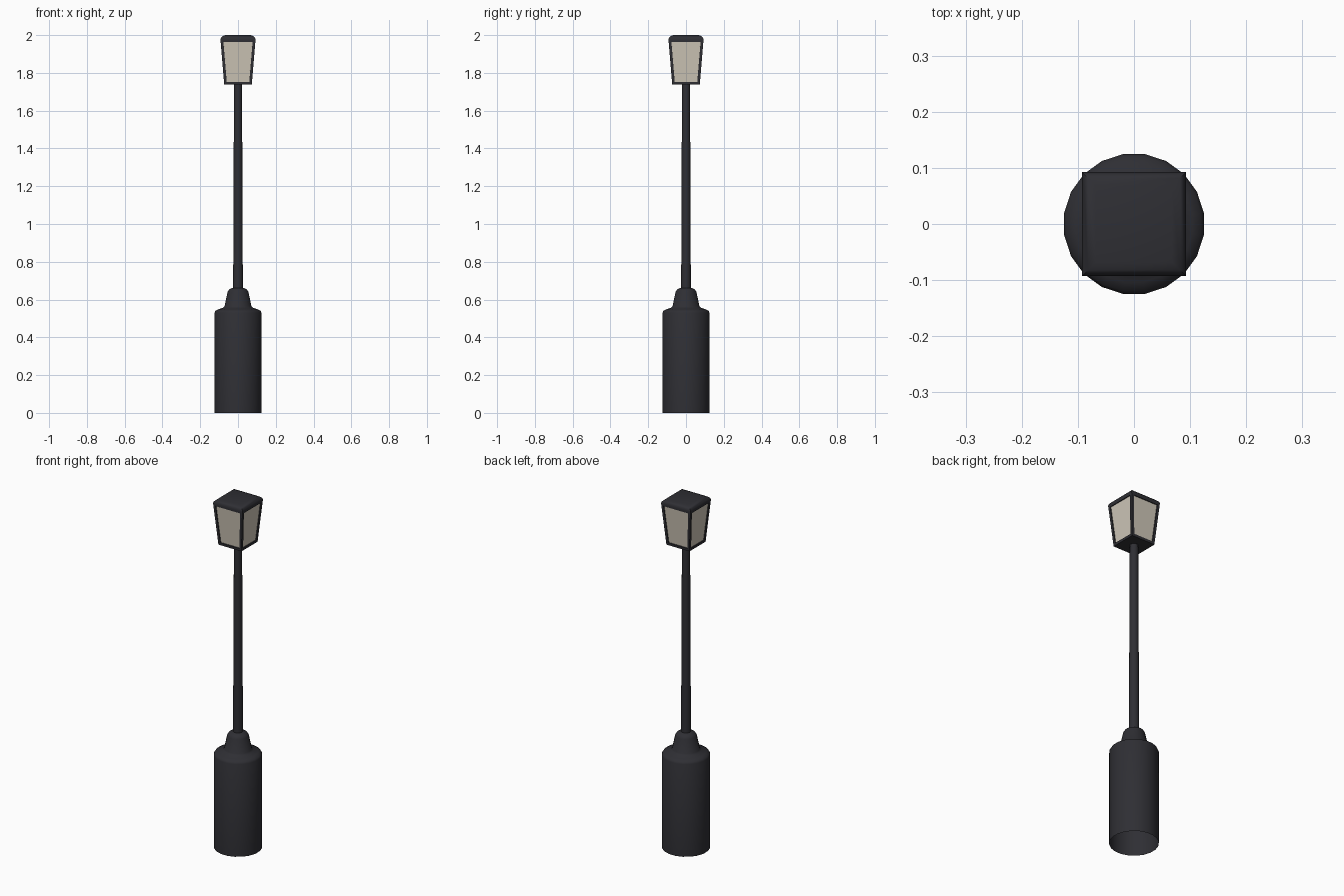
import bpy, bmesh, math

if "Cube" in bpy.data.objects:
    bpy.data.objects.remove(bpy.data.objects["Cube"])


def material(name, rgb):
    m = bpy.data.materials.new(name)
    m.diffuse_color = (*rgb, 1)
    m.use_nodes = True
    m.node_tree.nodes["Principled BSDF"].inputs["Base Color"].default_value = m.diffuse_color
    return m


metal = material("dark_metal", (0.028, 0.028, 0.034))
glass = material("pale_glass", (0.62, 0.57, 0.48))


def loft(name, rings, sides, turn, mats, cap_top=False, cap_bottom=False):
    """Stack polygon rings given as (radius, z) and bridge them."""
    bm = bmesh.new()
    loops = []
    for r, z in rings:
        loops.append([bm.verts.new((r * math.cos(turn + math.tau * i / sides),
                                    r * math.sin(turn + math.tau * i / sides), z))
                      for i in range(sides)])
    bands = []
    for a, b in zip(loops, loops[1:]):
        bands.append([bm.faces.new((a[i], a[(i + 1) % sides], b[(i + 1) % sides], b[i]))
                      for i in range(sides)])
    if cap_top:
        bm.faces.new(loops[-1])
    if cap_bottom:
        bm.faces.new(loops[0][::-1])
    obj = bpy.data.objects.new(name, bpy.data.meshes.new(name))
    bpy.context.collection.objects.link(obj)
    for m in mats:
        obj.data.materials.append(m)
    return obj, bm, bands


def finish(obj, bm, angle):
    bm.normal_update()
    bm.to_mesh(obj.data)
    bm.free()
    bpy.ops.object.select_all(action='DESELECT')
    obj.select_set(True)
    bpy.context.view_layer.objects.active = obj
    bpy.ops.object.shade_smooth_by_angle(angle=math.radians(angle))


# Base drum, open underneath, with rounded shoulder and tapered collar
o, bm, _ = loft("base", [(0.126, 0), (0.126, 0.53), (0.121, 0.54), (0.105, 0.549),
                         (0.08, 0.556), (0.072, 0.565), (0.056, 0.64),
                         (0.049, 0.652), (0.035, 0.66), (0.024, 0.663)],
                20, math.radians(9), [metal])
finish(o, bm, 50)

# Slightly tapering pole
o, bm, _ = loft("pole", [(0.026, 0.655), (0.0215, 1.745)], 20, math.radians(9), [metal])
finish(o, bm, 50)

# Lantern: flared square box with rounded roof edge and recessed panes
s = math.sqrt(2)
o, bm, bands = loft("lantern", [(0.073 * s, 1.738), (0.093 * s, 1.978), (0.09 * s, 1.987),
                                (0.082 * s, 1.995), (0.068 * s, 2.0)],
                    4, math.pi / 4, [metal, glass], True, True)
bm.normal_update()
panes = bands[0]
bmesh.ops.inset_individual(bm, faces=panes, thickness=0.014, use_even_offset=True)
bmesh.ops.inset_individual(bm, faces=panes, thickness=0.0005, depth=-0.005)
for f in panes:
    f.material_index = 1
finish(o, bm, 35)
